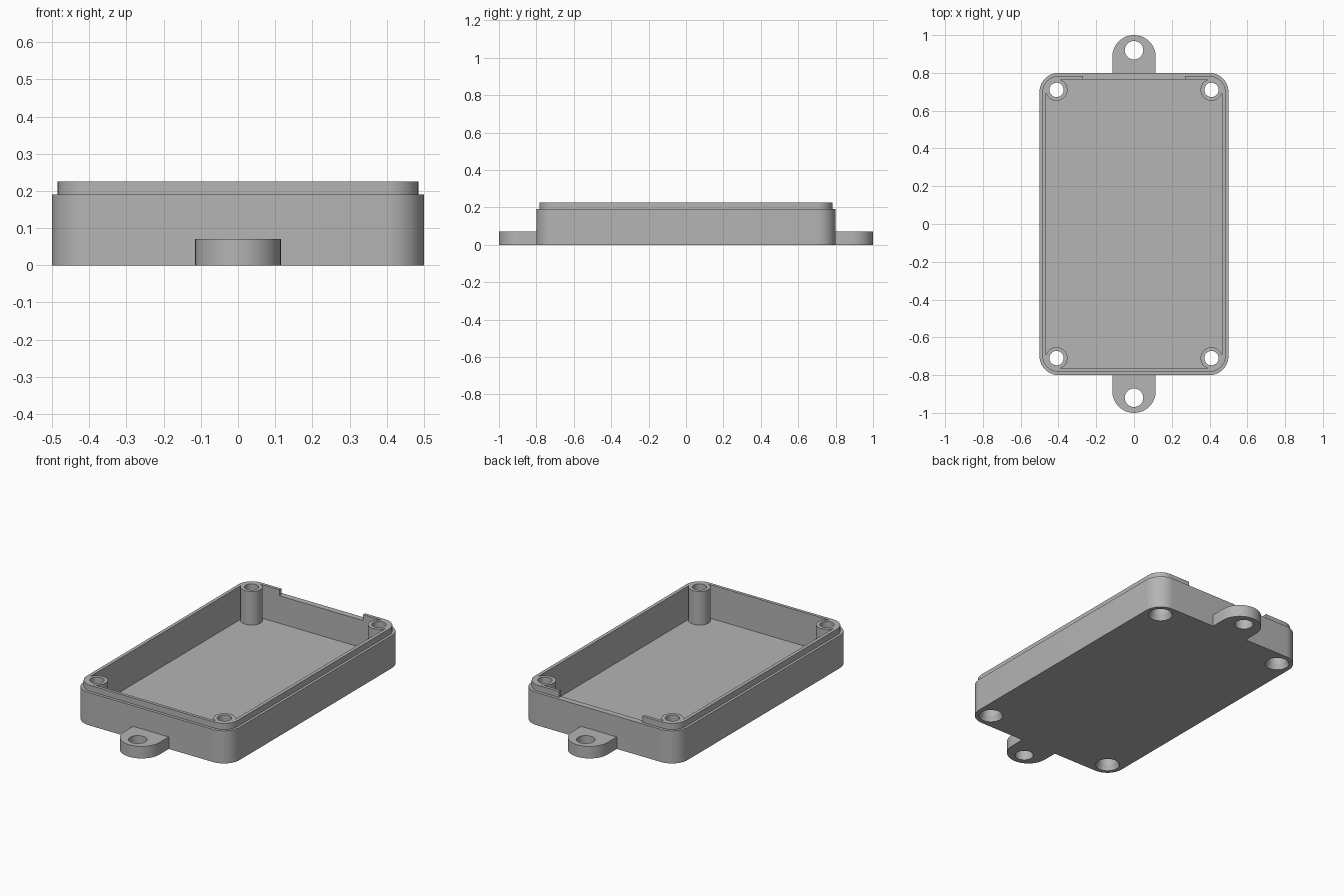
import bpy, bmesh
from math import cos, sin, pi

old = bpy.data.objects.get("Cube")
if old:
    bpy.data.objects.remove(old, do_unlink=True)

grey = bpy.data.materials.new("mid grey plastic")
grey.use_nodes = True
COLOR = (0.46, 0.46, 0.46, 1)
grey.diffuse_color = COLOR
grey.node_tree.nodes["Principled BSDF"].inputs["Base Color"].default_value = COLOR


def arc(cx, cy, r, a0, a1, n):
    return [(cx + r * cos(a0 + (a1 - a0) * i / n), cy + r * sin(a0 + (a1 - a0) * i / n))
            for i in range(n + 1)]


def rounded_rect(hx, hy, r, n=12):
    corners = [(1, 1), (-1, 1), (-1, -1), (1, -1)]
    return [p for i, (sx, sy) in enumerate(corners)
            for p in arc(sx * (hx - r), sy * (hy - r), r, i * pi / 2, (i + 1) * pi / 2, n)]


def circle(cx, cy, r, n=48):
    return arc(cx, cy, r, 0, 2 * pi, n)[:-1]


def loft(name, layers):
    """Closed solid through (outline, height) layers from bottom to top."""
    bm = bmesh.new()
    rings = [[bm.verts.new((x, y, z)) for x, y in outline] for outline, z in layers]
    for low, high in zip(rings, rings[1:]):
        for i in range(len(low)):
            j = (i + 1) % len(low)
            bm.faces.new((low[i], low[j], high[j], high[i]))
    bm.faces.new(rings[0][::-1])
    bm.faces.new(rings[-1])
    bmesh.ops.recalc_face_normals(bm, faces=bm.faces)
    mesh = bpy.data.meshes.new(name)
    bm.to_mesh(mesh)
    bm.free()
    obj = bpy.data.objects.new(name, mesh)
    obj.data.materials.append(grey)
    bpy.context.collection.objects.link(obj)
    return obj


def prism(name, outline, z0, z1):
    return loft(name, [(outline, z0), (outline, z1)])


def activate(obj):
    bpy.ops.object.select_all(action='DESELECT')
    obj.select_set(True)
    bpy.context.view_layer.objects.active = obj


def cut(obj, *cutters):
    activate(obj)
    for c in cutters:
        mod = obj.modifiers.new("cut", 'BOOLEAN')
        mod.operation, mod.solver, mod.object = 'DIFFERENCE', 'EXACT', c
        bpy.ops.object.modifier_apply(modifier=mod.name)


FLOOR, STEP, TOP = 0.03, 0.19, 0.225
parts, cutters = [], []

# Tray body and the stepped lip on its rim
body = prism("tray_body", rounded_rect(0.5, 0.8, 0.1), 0, STEP)
lip = prism("rim_lip", rounded_rect(0.485, 0.783, 0.085), STEP, TOP)
cavity = prism("cavity_cutter", rounded_rect(0.465, 0.765, 0.06), FLOOR, 0.3)
notch = prism("notch_cutter", [(-0.27, 0.7), (0.27, 0.7), (0.27, 0.9), (-0.27, 0.9)], 0.15, 0.3)
cut(body, cavity)
cut(lip, cavity, notch)
parts += [body, lip]
cutters += [cavity, notch]

# Corner screw posts with wide screw recesses from below
for sx, side in ((1, "left"), (-1, "right")):
    for sy, end in ((-1, "front"), (1, "back")):
        x, y = sx * 0.41, sy * 0.71
        post = prism(f"{end}_{side}_screw_post", circle(x, y, 0.058), FLOOR, TOP)
        profile = [(0.064, -0.01), (0.064, 0), (0.052, FLOOR), (0.05, 0.12), (0.038, 0.121), (0.038, 0.3)]
        bore = loft("bore_cutter", [(circle(x, y, r), z) for r, z in profile])
        cut(body, bore)
        cut(post, bore)
        parts.append(post)
        cutters.append(bore)

# Rounded mounting tabs at both ends
for sy, end in ((-1, "front"), (1, "back")):
    outline = [(-0.115, 0.8), (0.115, 0.8)] + arc(0, 0.885, 0.115, 0, pi, 24)
    tab = prism(f"{end}_mounting_tab", [(x, sy * y) for x, y in outline], 0, 0.07)
    hole = prism("tab_hole_cutter", circle(0, sy * 0.92, 0.049), -0.1, 0.2)
    cut(tab, hole)
    parts.append(tab)
    cutters.append(hole)

for c in cutters:
    bpy.data.objects.remove(c, do_unlink=True)

for p in parts:
    activate(p)
    bpy.ops.object.shade_smooth_by_angle(angle=pi / 6)
